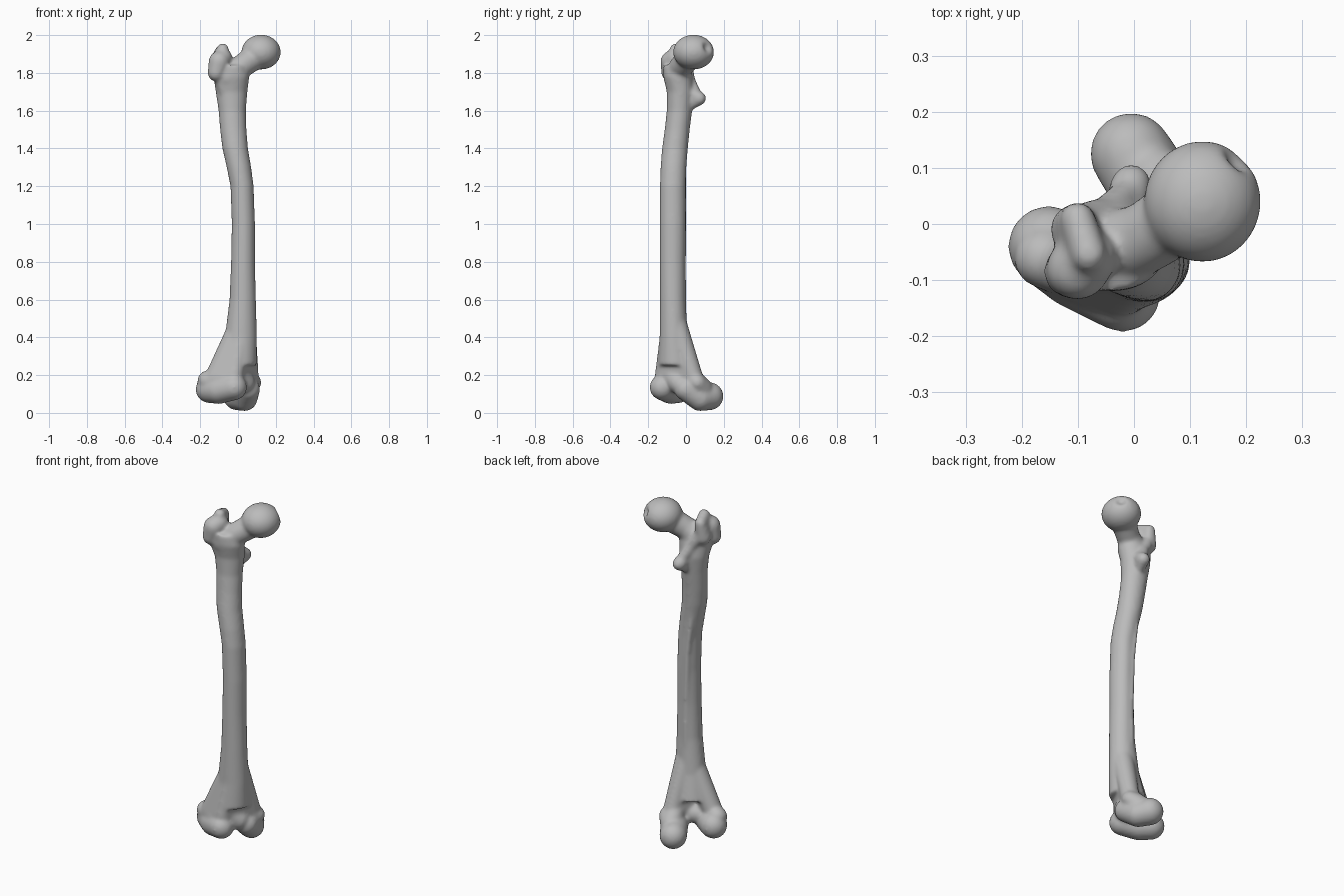
import bpy, bmesh, math
from mathutils import Vector

old = bpy.data.objects.get("Cube")
if old:
    bpy.data.objects.remove(old, do_unlink=True)

bone = bpy.data.materials.new("bone_grey")
bone.use_nodes = True
colour = (0.5, 0.5, 0.5, 1)
bone.diffuse_color = colour
bone.node_tree.nodes["Principled BSDF"].inputs["Base Color"].default_value = colour

body = bmesh.new()


def merge(part):
    """Add a closed part to the body."""
    bmesh.ops.recalc_face_normals(part, faces=part.faces)
    mesh = bpy.data.meshes.new("part")
    part.to_mesh(mesh)
    part.free()
    body.from_mesh(mesh)
    bpy.data.meshes.remove(mesh)


def hull(*balls):
    """Convex skin stretched over balls given as (x, y, z, radius)."""
    part = bmesh.new()
    for x, y, z, r in balls:
        made = bmesh.ops.create_icosphere(part, subdivisions=3, radius=r)
        bmesh.ops.translate(part, verts=made["verts"], vec=(x, y, z))
    bmesh.ops.delete(part, geom=part.faces[:], context='FACES_ONLY')
    bmesh.ops.delete(part, geom=part.edges[:], context='EDGES_FACES') if part.edges else None
    res = bmesh.ops.convex_hull(part, input=part.verts[:])
    inner = [v for v in part.verts if not v.link_faces]
    bmesh.ops.delete(part, geom=inner, context='VERTS')
    merge(part)


def chain(*balls):
    """String of tapered capsules."""
    for a, b in zip(balls, balls[1:]):
        hull(a, b)


def shaft(stations, sides=32):
    """Loft of ovals given as (z, x min, x max, y min, y max)."""
    part = bmesh.new()
    rings = []
    for z, x0, x1, y0, y1 in stations:
        ring = []
        for i in range(sides):
            a = math.tau * i / sides
            ring.append(part.verts.new(((x0 + x1) / 2 + (x1 - x0) / 2 * math.cos(a),
                                        (y0 + y1) / 2 + (y1 - y0) / 2 * math.sin(a), z)))
        rings.append(ring)
    for low, high in zip(rings, rings[1:]):
        for i in range(sides):
            j = (i + 1) % sides
            part.faces.new((low[i], low[j], high[j], high[i]))
    part.faces.new(rings[0][::-1])
    part.faces.new(rings[-1])
    merge(part)


# Shaft with its gentle double bend
shaft([
    (0.25, -.10, .10, -.15, .04),
    (0.4, -.07, .10, -.14, .01),
    (0.6, -.045, .095, -.138, -.002),
    (0.8, -.037, .09, -.138, -.004),
    (1.0, -.033, .09, -.138, -.002),
    (1.2, -.04, .083, -.138, -.002),
    (1.3, -.06, .07, -.135, .002),
    (1.4, -.083, .053, -.127, .01),
    (1.5, -.095, .045, -.113, .02),
    (1.6, -.103, .042, -.102, .033),
    (1.7, -.118, .05, -.102, .045),
    (1.78, -.13, .06, -.12, .035),
    (1.84, -.12, .04, -.12, .01),
])

# Rear ridge along the shaft
chain((-.03, .0, 1.55, .015), (-.03, -.015, 1.35, .015), (.0, -.014, 1.1, .016),
      (.01, -.016, .8, .016), (.01, -.014, .5, .015))

# Ball head with a shallow pit
ball = bmesh.new()
centre = Vector((.122, .04, 1.91))
pit = centre + Vector((.065, .075, .025))
bmesh.ops.create_icosphere(ball, subdivisions=5, radius=1)
for v in ball.verts:
    v.co = centre + Vector((v.co.x * .104, v.co.y * .108, v.co.z * .092))
    depth = max(0, 1 - (v.co - pit).length / .035)
    v.co = v.co.lerp(centre, depth * .3)
merge(ball)

# Neck
hull((.09, .02, 1.885, .068), (.02, -.025, 1.835, .063))
hull((.02, -.025, 1.835, .063), (-.05, -.05, 1.78, .07))

# Greater trochanter: outer mass, hooked tip and front corner
hull((-.1, -.08, 1.86, .056), (-.115, -.085, 1.8, .046), (-.08, -.06, 1.88, .05))
hull((-.08, -.055, 1.925, .032), (-.1, .01, 1.905, .03), (-.105, -.01, 1.82, .045))
hull((-.1, -.08, 1.86, .05), (-.07, -.06, 1.7, .035))

# Lesser trochanter and the crest leading to it
hull((-.005, .07, 1.665, .037), (-.02, .01, 1.7, .04), (-.02, .01, 1.62, .025))
chain((-.1, .0, 1.84, .035), (-.05, .02, 1.76, .03), (-.005, .06, 1.675, .028))

# Flare above the knee
hull((.03, -.065, .5, .062), (-.12, -.075, .19, .055), (-.02, -.115, .2, .05))
hull((.03, -.065, .5, .062), (.06, .04, .19, .05), (-.02, -.115, .2, .05))

# Outer condyle
hull((-.152, -.04, .125, .073), (-.1, -.08, .12, .073), (-.02, -.125, .135, .068))
hull((-.16, -.06, .17, .055), (-.06, -.1, .18, .055))

# Inner condyle and its side knob
hull((-.005, .125, .088, .074), (.035, .075, .078, .069), (.055, .0, .125, .062))
hull((.078, .06, .16, .046), (.05, .02, .2, .05), (.04, .08, .13, .06))

# Groove floor joining the condyles
hull((-.05, -.06, .16, .055), (.03, -.04, .16, .06), (.0, -.08, .2, .05))

mesh = bpy.data.meshes.new("thigh_bone")
body.to_mesh(mesh)
body.free()
mesh.materials.append(bone)
obj = bpy.data.objects.new("thigh_bone", mesh)
bpy.context.scene.collection.objects.link(obj)

# Fuse the parts and soften the joins
fuse = obj.modifiers.new("fuse", 'REMESH')
fuse.mode = 'VOXEL'
fuse.voxel_size = 0.008
fuse.use_smooth_shade = True
soften = obj.modifiers.new("soften", 'SMOOTH')
soften.factor = 0.5
soften.iterations = 14
